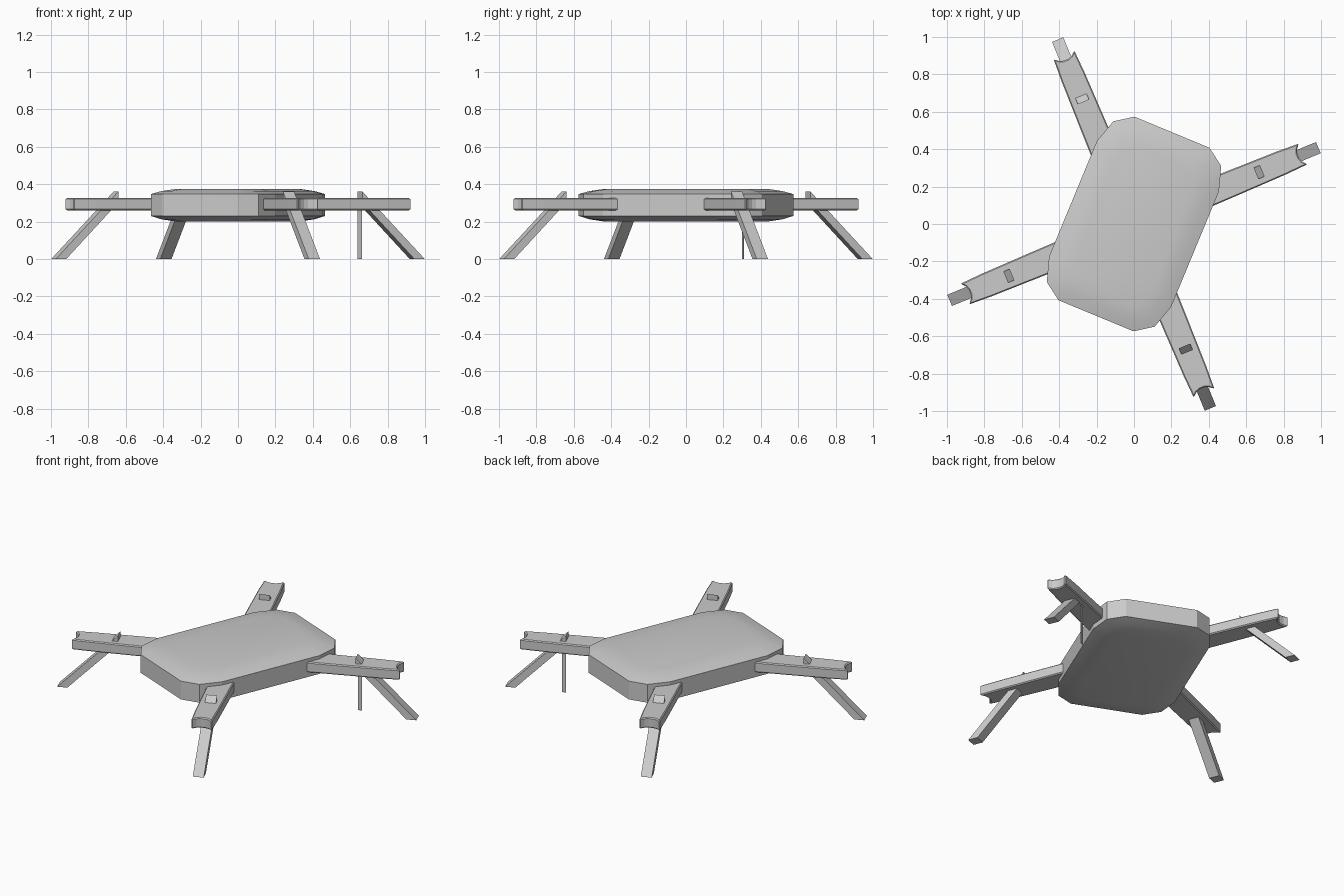
import bpy, bmesh, math
from mathutils import Matrix

if "Cube" in bpy.data.objects:
    bpy.data.objects.remove(bpy.data.objects["Cube"])

grey = bpy.data.materials.new("matte_grey")
grey.use_nodes = True
grey.diffuse_color = (0.6, 0.6, 0.6, 1)
grey.node_tree.nodes["Principled BSDF"].inputs["Base Color"].default_value = (0.6, 0.6, 0.6, 1)

YAW = math.radians(-22.5)


def finish(name, bm, angle):
    bmesh.ops.recalc_face_normals(bm, faces=bm.faces)
    mesh = bpy.data.meshes.new(name)
    bm.to_mesh(mesh)
    bm.free()
    mesh.materials.append(grey)
    ob = bpy.data.objects.new(name, mesh)
    ob.matrix_world = Matrix.Rotation(angle, 4, "Z")
    bpy.context.collection.objects.link(ob)
    return ob


def prism(name, outline, offset, angle):
    """Extrude a closed outline of 3D points along an offset."""
    bm = bmesh.new()
    face = bm.faces.new([bm.verts.new(p) for p in outline])
    new = bmesh.ops.extrude_face_region(bm, geom=[face])["geom"]
    verts = [g for g in new if isinstance(g, bmesh.types.BMVert)]
    bmesh.ops.translate(bm, verts=verts, vec=offset)
    return finish(name, bm, angle)


# Body: rounded-corner slab with soft top and bottom
HALF_W, HALF_L = 0.353, 0.531
corner = [(HALF_W, 0.335), (0.312, 0.465), (0.217, HALF_L)]
outline = []
for sx, sy in ((1, 1), (-1, 1), (-1, -1), (1, -1)):
    pts = corner if sx * sy > 0 else corner[::-1]
    outline += [(sx * x, sy * y) for x, y in pts]

levels = [(0.2, 0.12), (0.212, 0.05), (0.23, 0), (0.347, 0), (0.363, 0.05), (0.375, 0.12)]
bm = bmesh.new()
rings = [[bm.verts.new((x * (1 - d / HALF_W), y * (1 - d / HALF_L), z)) for x, y in outline]
         for z, d in levels]
for k in range(len(rings) - 1):
    low, high = rings[k], rings[k + 1]
    for i in range(len(outline)):
        j = (i + 1) % len(outline)
        f = bm.faces.new((low[i], low[j], high[j], high[i]))
        f.smooth = k != 2
for ring in (rings[0], rings[-1]):
    bm.faces.new(ring).smooth = True
for e in bm.edges:
    if any(not f.smooth for f in e.link_faces):
        e.smooth = False
finish("body", bm, YAW)

# Arms with hollowed tips, and splayed legs that poke through them
side = [(0.36, 0.073), (0.6, 0.07), (0.85, 0.066), (0.978, 0.06)]
hollow = [(0.958, 0.035), (0.95, 0.012)]
half = side + hollow
plan = half + [(s, -t) for s, t in reversed(half)]
leg_side = [(1.067, 0), (1.007, 0), (0.706, 0.302), (0.706, 0.361)]
for n, label in enumerate(("left", "back", "right", "front")):
    angle = -YAW + n * math.pi / 2
    arm = prism(label + "_arm", [(s, t, 0.26) for s, t in plan], (0, 0, 0.066), angle)
    bevel = arm.modifiers.new("soft_edges", "BEVEL")
    bevel.width = 0.006
    bevel.segments = 1
    bevel.limit_method = "ANGLE"
    prism(label + "_leg", [(s, -0.0325, z) for s, z in leg_side], (0, 0.065, 0), angle)

# Thin strip hanging under the left arm
strip = [(0.706, 0.0315, 0), (0.73, 0.0315, 0), (0.73, 0.0315, 0.3), (0.706, 0.0315, 0.3)]
prism("hanging_strip", strip, (0, 0.002, 0), -YAW)
